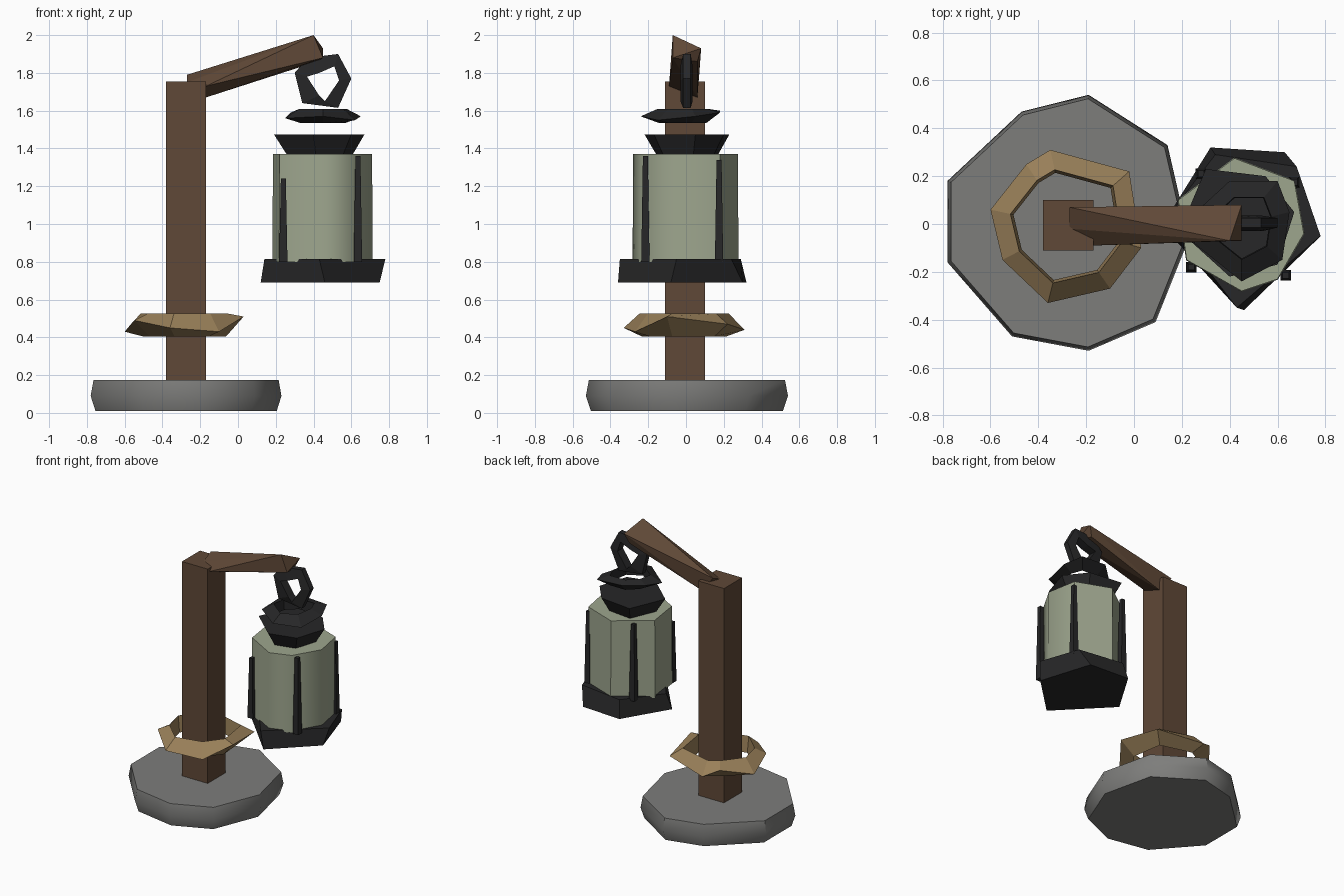
import bpy, bmesh
from math import radians
from mathutils import Vector

cube = bpy.data.objects.get("Cube")
if cube:
    bpy.data.objects.remove(cube, do_unlink=True)


def material(name, rgb):
    m = bpy.data.materials.new(name)
    m.use_nodes = True
    m.diffuse_color = (*rgb, 1)
    m.node_tree.nodes["Principled BSDF"].inputs["Base Color"].default_value = (*rgb, 1)
    return m


WOOD = material("brown wood", (0.115, 0.065, 0.038))
STONE = material("grey stone", (0.205, 0.205, 0.198))
GLASS = material("pale green glass", (0.34, 0.38, 0.27))
IRON = material("black iron", (0.02, 0.02, 0.021))
ROPE = material("tan rope", (0.32, 0.215, 0.1))


def finish(name, bm, mat, smooth=0):
    bmesh.ops.recalc_face_normals(bm, faces=bm.faces)
    mesh = bpy.data.meshes.new(name)
    bm.to_mesh(mesh)
    bm.free()
    mesh.materials.append(mat)
    ob = bpy.data.objects.new(name, mesh)
    bpy.context.collection.objects.link(ob)
    if smooth:
        bpy.ops.object.select_all(action='DESELECT')
        ob.select_set(True)
        bpy.context.view_layer.objects.active = ob
        bpy.ops.object.shade_smooth_by_angle(angle=radians(smooth))
    return ob


def loft(name, rings, mat, smooth=0, tube=False):
    """Skin equal-length rings; a tube joins last to first, otherwise ends are capped."""
    bm = bmesh.new()
    rows = [[bm.verts.new(p) for p in r] for r in rings]
    n = len(rows[0])
    pairs = list(zip(rows, rows[1:])) + ([(rows[-1], rows[0])] if tube else [])
    for a, b in pairs:
        for i in range(n):
            j = (i + 1) % n
            bm.faces.new((a[i], a[j], b[j], b[i]))
    if not tube:
        bm.faces.new(rows[0])
        bm.faces.new(rows[-1])
    return finish(name, bm, mat, smooth)


def hull(name, points, mat):
    bm = bmesh.new()
    for p in points:
        bm.verts.new(p)
    bmesh.ops.convex_hull(bm, input=bm.verts)
    bmesh.ops.dissolve_limit(bm, angle_limit=radians(1), verts=bm.verts, edges=bm.edges)
    return finish(name, bm, mat)


def level(outline, z, centre=(0, 0), scale=1):
    """Place a plan outline at height z, scaled about a centre."""
    c = Vector(centre)
    return [(*(c + (Vector(p) - c) * scale), z) for p in outline]


# Stone foot
foot = [(-.78, -.16), (-.51, -.47), (-.19, -.53), (.09, -.41), (.23, -.06),
        (.14, .33), (-.19, .54), (-.47, .47), (-.78, .18)]
mid = (-.27, 0)
loft("stone_foot", [level(foot, .01, mid, .95), level(foot, .09, mid),
                    level(foot, .175, mid, .97)], STONE, 45)

# Post and leaning arm
hull("post", [(x, y, z) for x in (-.38, -.17) for y in (-.11, .1) for z in (.05, 1.755)], WOOD)
hull("arm", [(-.27, .07, 1.79), (-.27, -.02, 1.75), (-.17, -.09, 1.73), (-.17, .06, 1.67),
             (.4, -.07, 2), (.45, .08, 1.93), (.45, -.07, 1.88), (.42, .06, 1.86)], WOOD)

# Loose rope collar with a three-sided section
collar = [(-.6, .06, .43), (-.55, -.15, .49), (-.36, -.33, .45), (-.1, -.27, .43),
          (.03, -.1, .51), (-.02, .22, .47), (-.35, .31, .44), (-.45, .25, .49)]
plan = [p[:2] for p in collar]
loft("rope_collar", [collar, level(plan, .525, (-.28, -.01), .74),
                     level(plan, .405, (-.28, -.01), .7)], ROPE, tube=True)

# Upright hanging link
link = [(.3, .005, 1.8), (.37, .005, 1.88), (.53, .005, 1.9), (.6, .005, 1.77),
        (.53, .005, 1.615), (.34, .005, 1.64)]
hole = [(.365, 1.78), (.43, 1.8), (.51, 1.835), (.535, 1.76), (.46, 1.65), (.43, 1.68)]
loft("hanging_link", [[(x, y, z) for x, _, z in link] for y in (-.015, .025)] +
     [[(x, y, z) for x, z in hole] for y in (.035, -.03)], IRON, tube=True)

# Flat ring below the link
flat = [(.25, -.08, 1.56), (.45, -.24, 1.57), (.62, -.15, 1.55),
        (.65, .05, 1.57), (.6, .18, 1.59), (.4, .18, 1.6), (.28, .07, 1.59)]
plan = [p[:2] for p in flat]
loft("flat_ring", [flat, level(plan, 1.61, (.45, 0), .62),
                   level(plan, 1.535, (.45, 0), .6)], IRON, tube=True)

# Flared lantern cap
cap = [(.19, -.03), (.4, -.22), (.6, -.17), (.67, .05), (.55, .2), (.3, .23)]
loft("lantern_cap", [level(cap, 1.365, (.44, .01), .72), level(cap, 1.475, (.44, .01))], IRON)

# Lantern glass
glass = [(.185, .1), (.22, -.15), (.45, -.28), (.6, -.23), (.71, -.04), (.67, .18), (.42, .275)]
loft("lantern_glass", [level(glass, .8, (.45, 0), 1.01), level(glass, 1.37, (.45, 0))], GLASS, 48)

# Lantern base pan
pan_low = [(.12, -.01), (.46, -.36), (.75, -.08), (.63, .3), (.32, .32)]
pan_top = [(.14, .03), (.43, -.35), (.78, -.05), (.68, .24), (.34, .29)]
loft("lantern_base", [level(pan_low, .69), level(pan_top, .815)], IRON)

# Tapered corner bars
for name, x, y, top in (("front_right", .24, -.18, 1.24), ("front_left", .635, -.215, 1.36),
                        ("back_right", .28, .21, 1.36), ("back_left", .67, .175, 1.34)):
    r = .022
    base = [(x + r, y + r), (x - r, y + r), (x - r, y - r), (x + r, y - r)]
    loft("corner_bar_" + name, [level(base, .8), level(base, top, (x, y), .6)], IRON)
